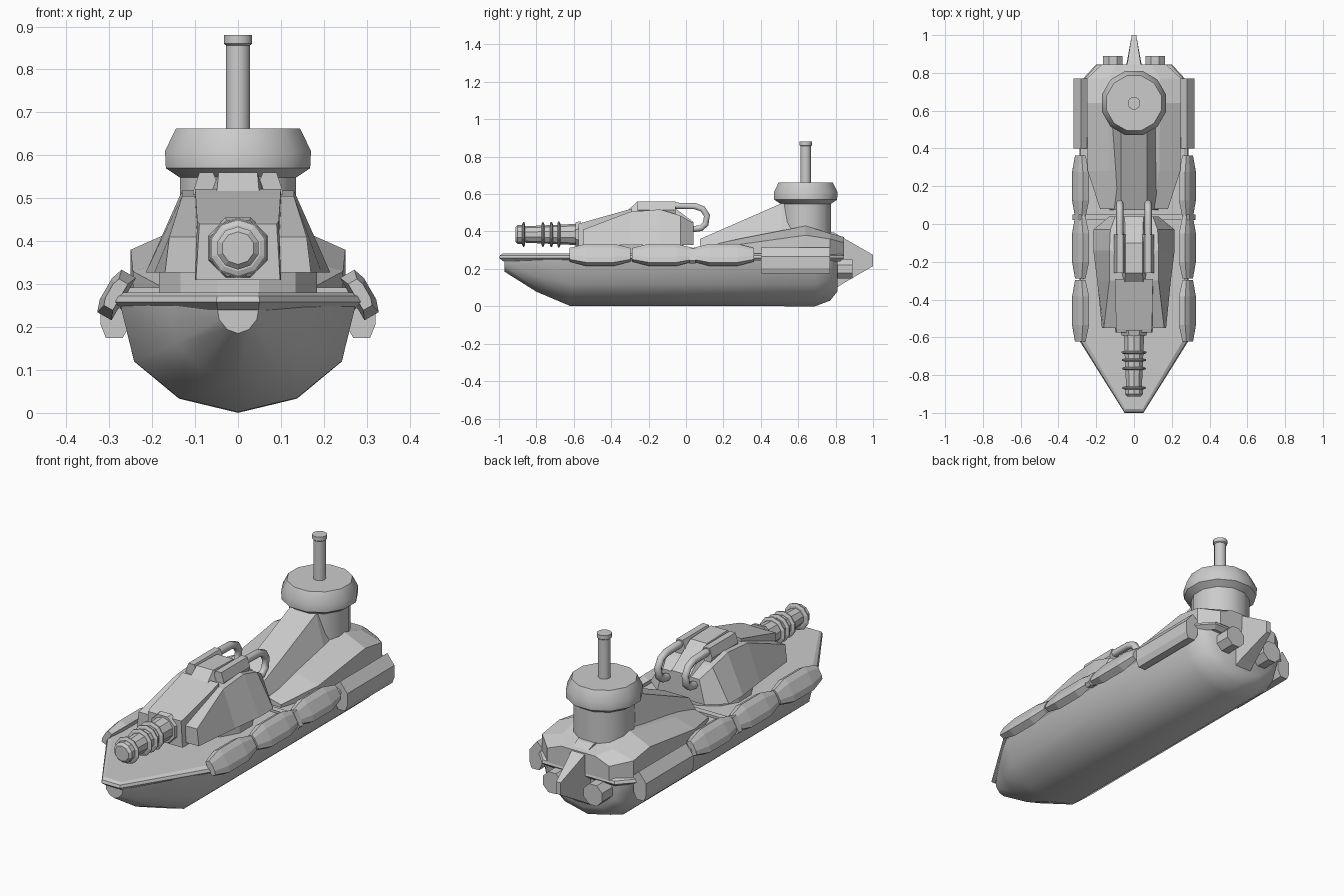
import bpy, bmesh, math
from mathutils import Vector, Matrix

if "Cube" in bpy.data.objects:
    bpy.data.objects.remove(bpy.data.objects["Cube"])


def finish(name, bm, mirror=False, smooth=None):
    bmesh.ops.recalc_face_normals(bm, faces=bm.faces)
    me = bpy.data.meshes.new(name)
    bm.to_mesh(me)
    bm.free()
    ob = bpy.data.objects.new(name, me)
    bpy.context.collection.objects.link(ob)
    if mirror:
        ob.modifiers.new("mirror", 'MIRROR').use_mirror_merge = False
    if smooth:
        bpy.ops.object.select_all(action='DESELECT')
        ob.select_set(True)
        bpy.context.view_layer.objects.active = ob
        bpy.ops.object.shade_smooth_by_angle(angle=math.radians(smooth))
    return ob


def loft(name, rings, **kw):
    """Skin equal-sized closed rings of 3D points and cap the ends."""
    bm = bmesh.new()
    vs = [[bm.verts.new(p) for p in r] for r in rings]
    n = len(rings[0])
    for a, b in zip(vs, vs[1:]):
        for i in range(n):
            j = (i + 1) % n
            bm.faces.new((a[i], a[j], b[j], b[i]))
    bm.faces.new(vs[0])
    bm.faces.new(vs[-1])
    return finish(name, bm, **kw)


def lathe(name, profile, sides, centre, axis='Z', **kw):
    """Turn (radius, height) pairs around an axis through centre."""
    rot = Matrix.Rotation(math.radians(90), 3, 'X') if axis == 'Y' else Matrix.Identity(3)
    rings = []
    for r, h in profile:
        ring = []
        for i in range(sides):
            a = 2 * math.pi * (i + .5) / sides
            ring.append(Vector(centre) + rot @ Vector((r * math.cos(a), r * math.sin(a), h)))
        rings.append(ring)
    return loft(name, rings, **kw)


def sym(half):
    """Close a right-hand half outline with its mirror image."""
    return half + [(-x, y, z) for x, y, z in reversed(half)]


def trapezoids(name, stations, **kw):
    """Stations: y, bottom half width, top half width, bottom z, top z."""
    return loft(name, [sym([(b, y, z0), (t, y, z1)]) for y, b, t, z0, z1 in stations], **kw)


# hull: same section scaled along its length
rings = []
for y, w, zb in [(-.97, .05, .185), (-.8, .165, .078), (-.62, .275, .002), (.69, .275, 0),
                 (.77, .25, .03), (.81, .20, .08)]:
    h = .255 - zb
    half = [(w, y, .255), (.88 * w, y, zb + .47 * h), (.5 * w, y, zb + .13 * h)]
    rings.append(half + [(0, y, zb)] + [(-x, yy, z) for x, yy, z in reversed(half)])
loft("hull", rings, smooth=40)

# deck with bevelled rim
outline = [(.05, -1), (.288, -.62), (.288, .75), (.2, .845)]
loft("deck", [sym([(x * s, y * t, z) for x, y in outline])
              for s, t, z in [(.94, .975, .24), (1, 1, .258), (.98, .995, .272), (.92, .98, .281)]])

# side fenders
for k, yc in enumerate((-.46, -.125, .2)):
    rings = []
    for dy, s in [(-.163, .62), (-.075, 1), (.075, 1), (.163, .62)]:
        u, v = Vector((.5, 0, -.866)) * .057 * s, Vector((.866, 0, .5)) * .024 * s
        c = Vector((.287, yc + dy, .277))
        rings.append([c + u + v * .6, c + u - v, c - u - v, c - u + v * .6, c - u * .5 + v, c + u * .5 + v])
    loft(f"fender_{k + 1}", rings, mirror=True)

# strap across the deck with clamps over the fenders
clamp = [(.31, .23), (.325, .245), (.29, .31), (.265, .31), (.26, .25)]
loft("fender_clamp", [[(x, y, z) for x, z in clamp] for y in (.02, .05)], mirror=True)
trapezoids("deck_strap", [(.02, .28, .27, .27, .292), (.05, .28, .27, .27, .292)])

# stern side pods
pod = [(.25, .29), (.28, .315), (.32, .265), (.32, .205), (.308, .175), (.268, .175), (.25, .21)]
loft("side_pod", [[(x, y, z) for x, z in pod] for y in (.4, .77)], mirror=True)

# deckhouse: low sloped roof, with a high central ramp up to the tower
loft("deckhouse", [sym([(w, y, .27), (w, y, ze), (w * .55, y, zt)]) for y, w, ze, zt in
                   [(.08, .18, .295, .315), (.28, .245, .33, .36), (.64, .25, .38, .43), (.77, .25, .36, .39),
                    (.845, .17, .34, .37)]])
trapezoids("tower_ramp", [(.075, .13, .07, .28, .36), (.51, .15, .07, .28, .55), (.64, .15, .07, .28, .55)])

# tower, collar and mast
tower = (0, .64, 0)
lathe("tower", [(.14, .3), (.14, .57)], 12, tower, smooth=35)
lathe("tower_collar", [(.14, .548), (.174, .57), (.176, .61), (.15, .662)], 12, tower, smooth=32)
lathe("mast", [(.029, .65), (.029, .856), (.034, .86), (.034, .88)], 12, tower, smooth=35)

# stern fin: narrows towards the rear edge
fin = [(.74, .40, .05), (.79, .395, .045), (1, .275, .012), (1, .215, .012), (.845, .125, .04), (.76, .07, .05)]
loft("stern_fin", [[(s * w, y, z) for y, z, w in fin] for s in (-1, 1)])

# exhaust nozzles
lathe("exhaust", [(.055, -.89), (.055, -.76)], 8, (.112, 0, .2), 'Y', mirror=True)

# turret
lathe("turret_base", [(.19, .27), (.19, .34)], 12, (0, -.2, 0))
trapezoids("turret_body", [(-.55, .17, .16, .327, .41), (-.3, .195, .13, .327, .505), (-.14, .215, .13, .327, .518),
                           (-.03, .215, .125, .327, .485), (.04, .13, .10, .327, .445)])
trapezoids("turret_spine", [(-.32, .075, .05, .46, .505), (-.26, .08, .045, .46, .56), (-.1, .08, .045, .46, .555),
                            (.04, .08, .05, .42, .45)])
trapezoids("gun_mantlet", [(-.575, .098, .09, .31, .44), (-.555, .1, .095, .31, .447), (-.29, .1, .1, .33, .522)])

# gun barrel with cooling rings
gun = (0, 0, .384)
lathe("gun_barrel", [(.062, .56), (.056, .6), (.044, .86), (.044, .865), (.05, .87), (.05, .9), (.038, .912)], 10, gun, 'Y')
lathe("barrel_root", [(.077, .565), (.07, .59)], 8, gun, 'Y')
for k, (y, r) in enumerate([(.68, .07), (.72, .068), (.765, .066), (.868, .066)]):
    lathe(f"barrel_ring_{k + 1}", [(r - .012, y - .008), (r, y - .003), (r, y + .003), (r - .012, y + .008)], 10, gun, 'Y')

# engine cylinders on the turret roof
block = [(.105, .515), (.09, .56), (.058, .56), (.04, .515), (.055, .485), (.095, .485)]
loft("engine_block", [[(x, y, z) for x, z in block] for y in (-.26, -.055)], mirror=True)

# bent exhaust pipes behind the turret
cu = bpy.data.curves.new("exhaust_pipe", 'CURVE')
cu.dimensions = '3D'
cu.bevel_depth = .019
cu.bevel_resolution = 1
cu.use_fill_caps = True
path = [(-.07, .538), (.05, .535), (.09, .52), (.112, .485), (.105, .44), (.08, .418), (.02, .41)]
for sx in (-1, 1):
    sp = cu.splines.new('POLY')
    sp.points.add(len(path) - 1)
    for p, (y, z) in zip(sp.points, path):
        p.co = (sx * .075, y, z, 1)
bpy.context.collection.objects.link(bpy.data.objects.new("exhaust_pipes", cu))
